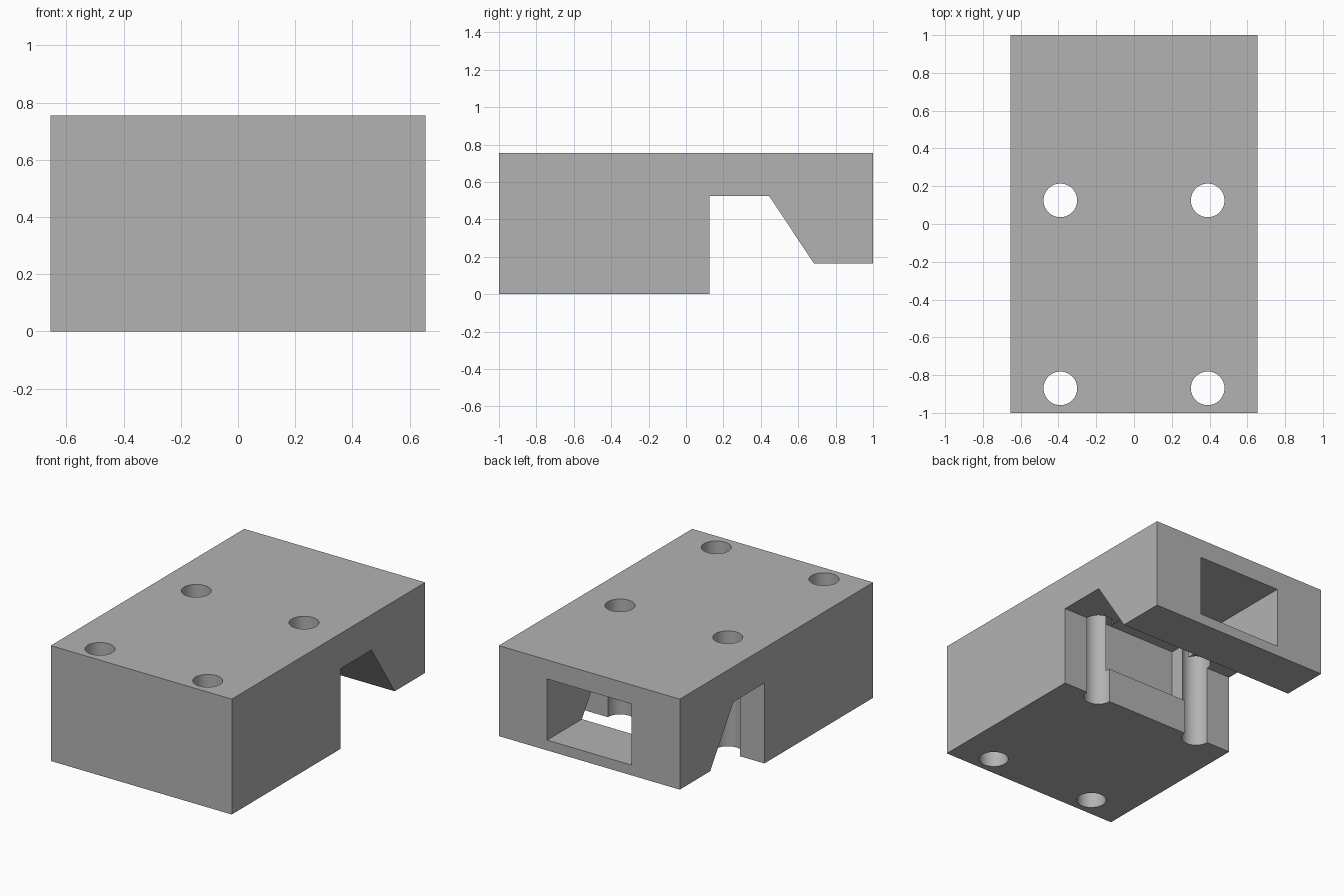
import bpy
import bmesh

cube = bpy.data.objects.get("Cube")
if cube:
    bpy.data.objects.remove(cube, do_unlink=True)

HALF_WIDTH = 0.655
HEIGHT = 0.755

grey = bpy.data.materials.new("plain grey")
grey.use_nodes = True
colour = (0.45, 0.45, 0.45, 1)
grey.diffuse_color = colour
grey.node_tree.nodes["Principled BSDF"].inputs["Base Color"].default_value = colour


def add_object(name, bm):
    bmesh.ops.recalc_face_normals(bm, faces=bm.faces)
    mesh = bpy.data.meshes.new(name)
    bm.to_mesh(mesh)
    bm.free()
    obj = bpy.data.objects.new(name, mesh)
    bpy.context.collection.objects.link(obj)
    mesh.materials.append(grey)
    return obj


def extruded_profile(name, points, half_width):
    """Side profile of (y, z) points, extruded across x."""
    bm = bmesh.new()
    face = bm.faces.new([bm.verts.new((-half_width, y, z)) for y, z in points])
    result = bmesh.ops.extrude_face_region(bm, geom=[face])
    verts = [v for v in result["geom"] if isinstance(v, bmesh.types.BMVert)]
    bmesh.ops.translate(bm, vec=(2 * half_width, 0, 0), verts=verts)
    return add_object(name, bm)


def cylinder(name, x, y, radius):
    bm = bmesh.new()
    bmesh.ops.create_cone(bm, cap_ends=True, segments=64, radius1=radius,
                          radius2=radius, depth=2)
    bmesh.ops.translate(bm, vec=(x, y, HEIGHT / 2), verts=bm.verts)
    return add_object(name, bm)


# Block with the sloped cross notch underneath
block = extruded_profile("mounting_block", [
    (-1, 0), (0.125, 0), (0.125, 0.525), (0.445, 0.525),
    (0.685, 0.163), (1, 0.163), (1, HEIGHT), (-1, HEIGHT)], HALF_WIDTH)

# Rectangular socket from the back, past the notch into the front mass
cutters = [extruded_profile("socket_cutter", [
    (0, 0.23), (1.2, 0.23), (1.2, 0.63), (0, 0.63)], 0.305)]

# Four vertical bolt holes
for side, x in (("left", 0.39), ("right", -0.39)):
    for place, y in (("front", -0.87), ("middle", 0.125)):
        cutters.append(cylinder(f"{place}_{side}_hole_cutter", x, y, 0.089))

bpy.context.view_layer.objects.active = block
for cutter in cutters:
    cut = block.modifiers.new(cutter.name, "BOOLEAN")
    cut.operation = "DIFFERENCE"
    cut.solver = "EXACT"
    cut.object = cutter
    bpy.ops.object.modifier_apply(modifier=cut.name)

for cutter in cutters:
    bpy.data.objects.remove(cutter, do_unlink=True)

# Smooth hole walls, crisp block edges
bpy.ops.object.select_all(action="DESELECT")
block.select_set(True)
bpy.ops.object.shade_smooth_by_angle(angle=0.5)
